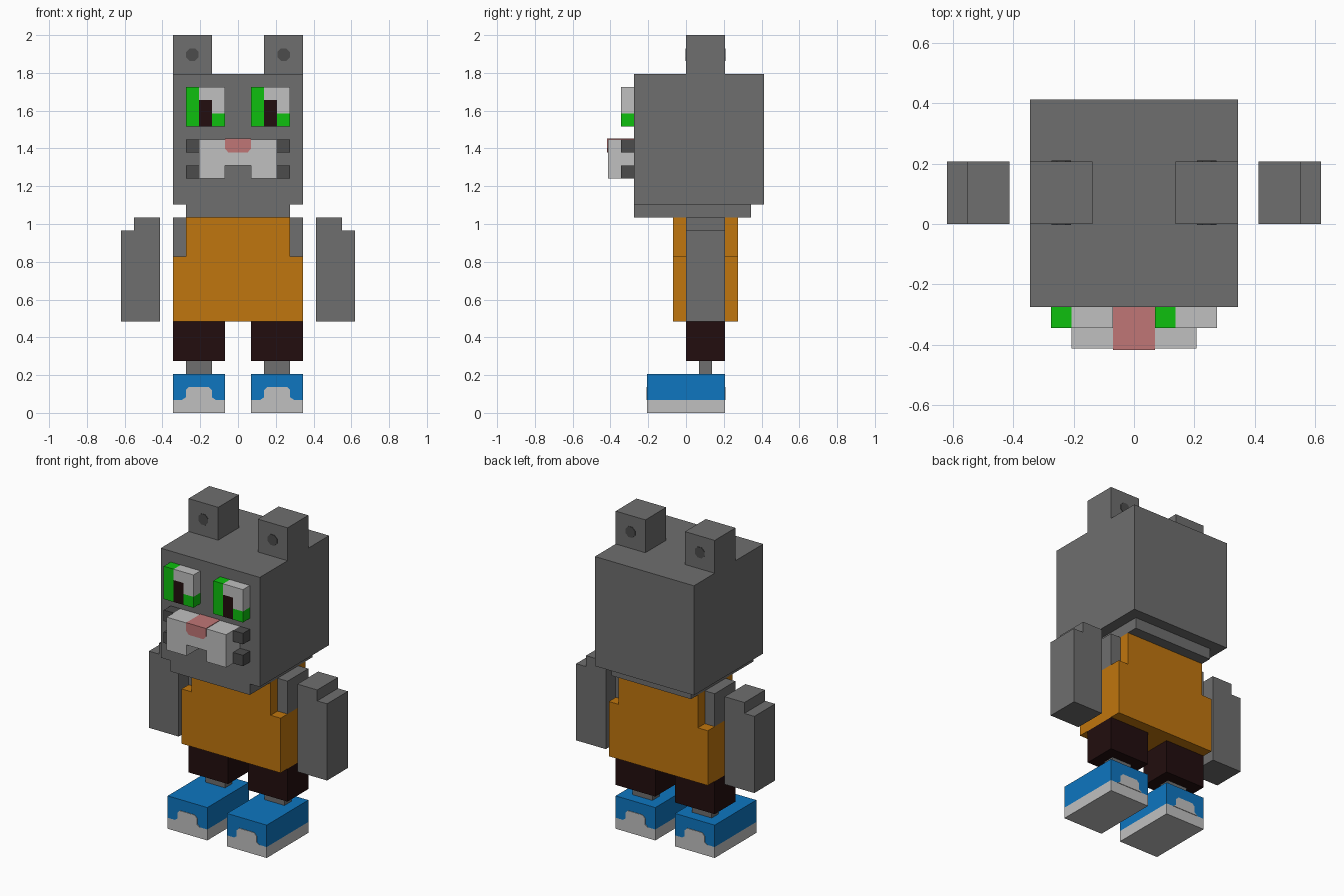
import bpy, bmesh, math

cube = bpy.data.objects.get("Cube")
if cube:
    bpy.data.objects.remove(cube, do_unlink=True)

V = 2 / 29      # one block unit
T = 0.05        # thickness of painted plates, in block units


def material(name, rgb):
    lin = [((c / 255 + 0.055) / 1.055) ** 2.4 if c > 10 else c / 255 / 12.92 for c in rgb]
    m = bpy.data.materials.new(name)
    m.use_nodes = True
    m.diffuse_color = (*lin, 1)
    m.node_tree.nodes["Principled BSDF"].inputs["Base Color"].default_value = (*lin, 1)
    return m


GREY = material("fur grey", (110, 110, 110))
DARK = material("dark grey", (76, 76, 76))
WHITE = material("white", (192, 192, 192))
GREEN = material("green", (14, 192, 14))
BROWN = material("dark brown", (34, 13, 14))
PINK = material("pink", (192, 118, 118))
ORANGE = material("orange", (192, 118, 14))
BLUE = material("blue", (14, 118, 192))


def prism(name, pts, y0, y1, mat, side=1, dx=0):
    """Extrude an x-z profile, in block units, from y0 to y1."""
    bm = bmesh.new()
    verts = [bm.verts.new(((x * side + dx) * V, y0 * V, z * V)) for x, z in pts]
    face = bm.faces.new(verts)
    new = bmesh.ops.extrude_face_region(bm, geom=[face])["geom"]
    bmesh.ops.translate(bm, vec=(0, (y1 - y0) * V, 0),
                        verts=[v for v in new if isinstance(v, bmesh.types.BMVert)])
    bmesh.ops.recalc_face_normals(bm, faces=bm.faces)
    me = bpy.data.meshes.new(name)
    bm.to_mesh(me)
    bm.free()
    me.materials.append(mat)
    ob = bpy.data.objects.new(name, me)
    bpy.context.collection.objects.link(ob)
    return ob


def box(name, x, y, z, mat, side=1, dx=0):
    pts = [(x[0], z[0]), (x[1], z[0]), (x[1], z[1]), (x[0], z[1])]
    return prism(name, pts, y[0], y[1], mat, side, dx)


# Head and face
box("head", (-5, 5), (-4, 6), (16, 26), GREY)
box("chin", (-4, 4), (-4, 5), (15, 16), GREY)
prism("muzzle", [(-3, 18), (-1, 18), (-1, 19), (1, 19), (1, 18), (3, 18), (3, 21), (-3, 21)],
      -6, -4, WHITE)
prism("nose", [(-0.75, 20), (0.75, 20), (1, 20.3), (1, 21 + T), (-1, 21 + T), (-1, 20.3)],
      -6 - T, -4, PINK)

# Eyes repeat without mirroring
for label, dx in (("right", -5), ("left", 0)):
    box(label + "_iris_column", (1, 2), (-5, -4), (22, 25), GREEN, dx=dx)
    box(label + "_iris_corner", (3, 4), (-5, -4), (22, 23), GREEN, dx=dx)
    box(label + "_pupil", (2, 3), (-5, -4), (22, 24), BROWN, dx=dx)
    prism(label + "_eye_white", [(2, 24), (3, 24), (3, 23), (4, 23), (4, 25), (2, 25)],
          -5, -4, WHITE, dx=dx)

# Shirt
prism("shirt", [(-5, 7), (5, 7), (5, 12), (4, 12), (4, 15), (-4, 15), (-4, 12), (-5, 12)],
      -1, 4, ORANGE)

dot = [(3.5 + 0.52 * math.cos(math.pi * (i + 0.5) / 4),
        27.5 + 0.52 * math.sin(math.pi * (i + 0.5) / 4)) for i in range(8)]
cap = [(1.7, 1), (2, 1.2), (2, 1.75), (2.25, 2), (3.75, 2), (4, 1.75), (4, 1.2), (4.3, 1)]

# Mirrored parts
for label, s in (("left", 1), ("right", -1)):
    box(label + "_ear", (2, 5), (0, 3), (26, 29), GREY, s)
    prism(label + "_ear_spot_front", dot, -T, 0, DARK, s)
    prism(label + "_ear_spot_back", dot, 3, 3 + T, DARK, s)
    for part, z in (("lower", 18), ("upper", 20)):
        box(f"{label}_{part}_whisker", (3, 4), (-5, -4), (z, z + 1), DARK, s)

    box(label + "_shoulder", (4, 5), (0, 3), (12, 15), GREY, s)
    prism(label + "_arm", [(6, 7), (9, 7), (9, 14), (8, 14), (8, 15), (6, 15)], 0, 3, GREY, s)

    box(label + "_trouser_leg", (1, 5), (0, 3), (4, 7), BROWN, s)
    box(label + "_ankle", (2, 4), (1, 2), (3, 4), GREY, s)
    box(label + "_shoe_upper", (1, 5), (-3, 3), (1, 3), BLUE, s)
    box(label + "_shoe_sole", (1, 5), (-3, 3), (0, 1), WHITE, s)
    prism(label + "_toe_cap", cap, -3 - T, -3, WHITE, s)
    prism(label + "_heel_cap", cap, 3, 3 + T, WHITE, s)
